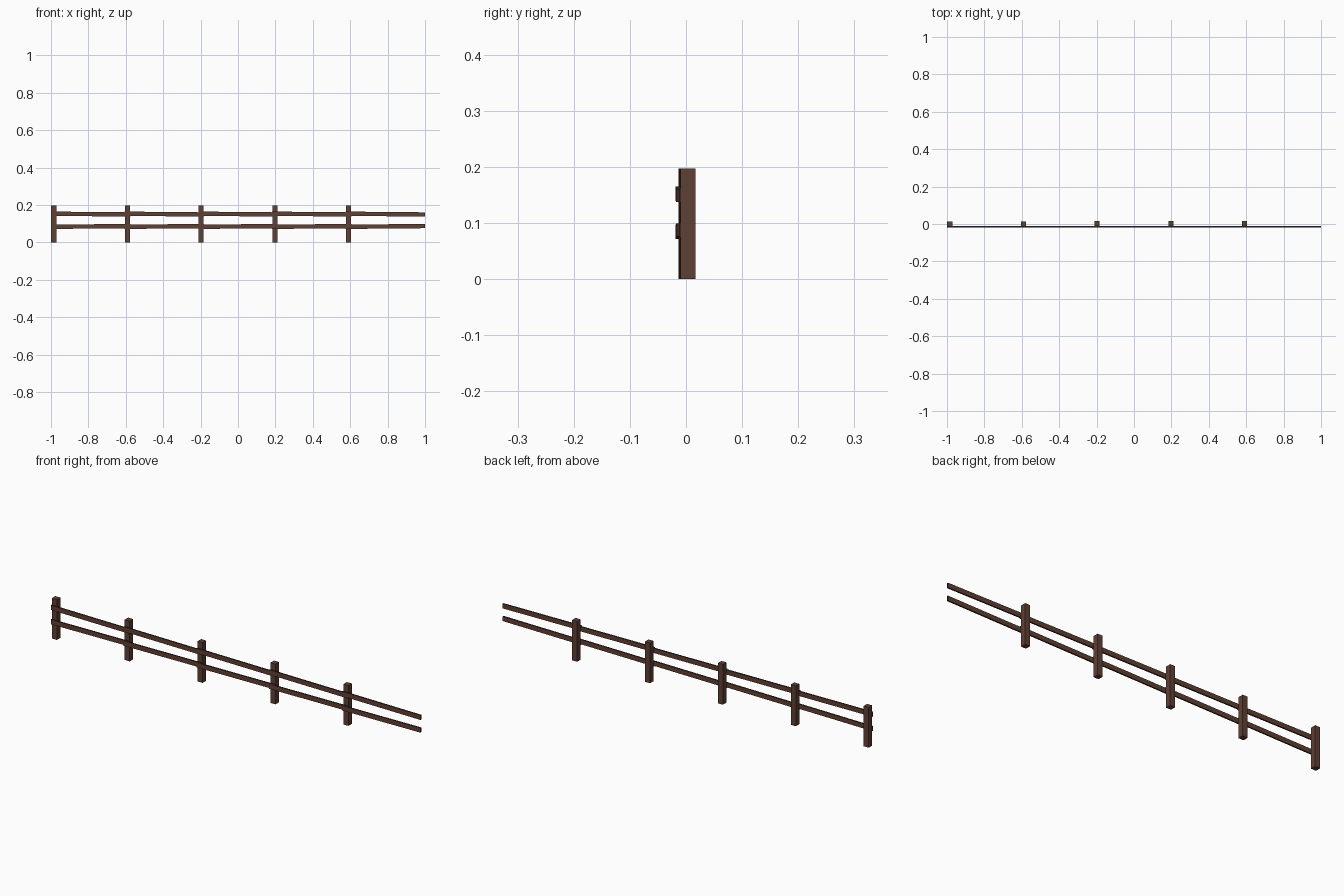
import bpy, bmesh
from mathutils import Vector

if "Cube" in bpy.data.objects:
    bpy.data.objects.remove(bpy.data.objects["Cube"])

def material(name, rgb):
    m = bpy.data.materials.new(name)
    m.diffuse_color = (*rgb, 1)
    m.use_nodes = True
    m.node_tree.nodes["Principled BSDF"].inputs["Base Color"].default_value = m.diffuse_color
    return m

brown = material("brown wood", (0.115, 0.052, 0.036))
dark = material("dark wood", (0.045, 0.021, 0.015))

def finish(name, bm, dark_rule):
    bmesh.ops.recalc_face_normals(bm, faces=bm.faces)
    bm.normal_update()
    for f in bm.faces:
        f.material_index = 1 if dark_rule(f.normal) else 0
    me = bpy.data.meshes.new(name)
    bm.to_mesh(me)
    bm.free()
    me.materials.append(brown)
    me.materials.append(dark)
    ob = bpy.data.objects.new(name, me)
    bpy.context.collection.objects.link(ob)

def box(x0, x1, y0, y1, z0, z1):
    bm = bmesh.new()
    bmesh.ops.create_cube(bm, size=1)
    for v in bm.verts:
        v.co = Vector(((x0 + x1) / 2 + v.co.x * (x1 - x0),
                       (y0 + y1) / 2 + v.co.y * (y1 - y0),
                       (z0 + z1) / 2 + v.co.z * (z1 - z0)))
    return bm

SPACING, LENGTH = 0.394, 0.424
for i in range(5):
    px = -0.985 + i * SPACING
    # Square upright post
    oy = 0.0007 * i
    finish("post_%d" % (i + 1),
           box(px - 0.0135, px + 0.0135, -0.013 + oy, 0.014 + oy, 0, 0.197),
           lambda n: False)
    # Two thin rails per bay, fixed on the front and lapping over the posts
    x0 = -1 + i * SPACING
    for label, z, slope in (("upper", 0.151, -0.004), ("lower", 0.085, 0.004)):
        bm = box(x0, x0 + LENGTH, -0.0185, -0.0115, z - 0.0115, z + 0.0115)
        for v in bm.verts:
            t = (v.co.x - x0) / LENGTH - 0.5
            v.co.z += slope * t
            v.co.y += 0.001 * t
        finish("%s_rail_%d" % (label, i + 1), bm,
               lambda n: abs(n.z) > 0.7 or abs(n.x) > 0.7)
